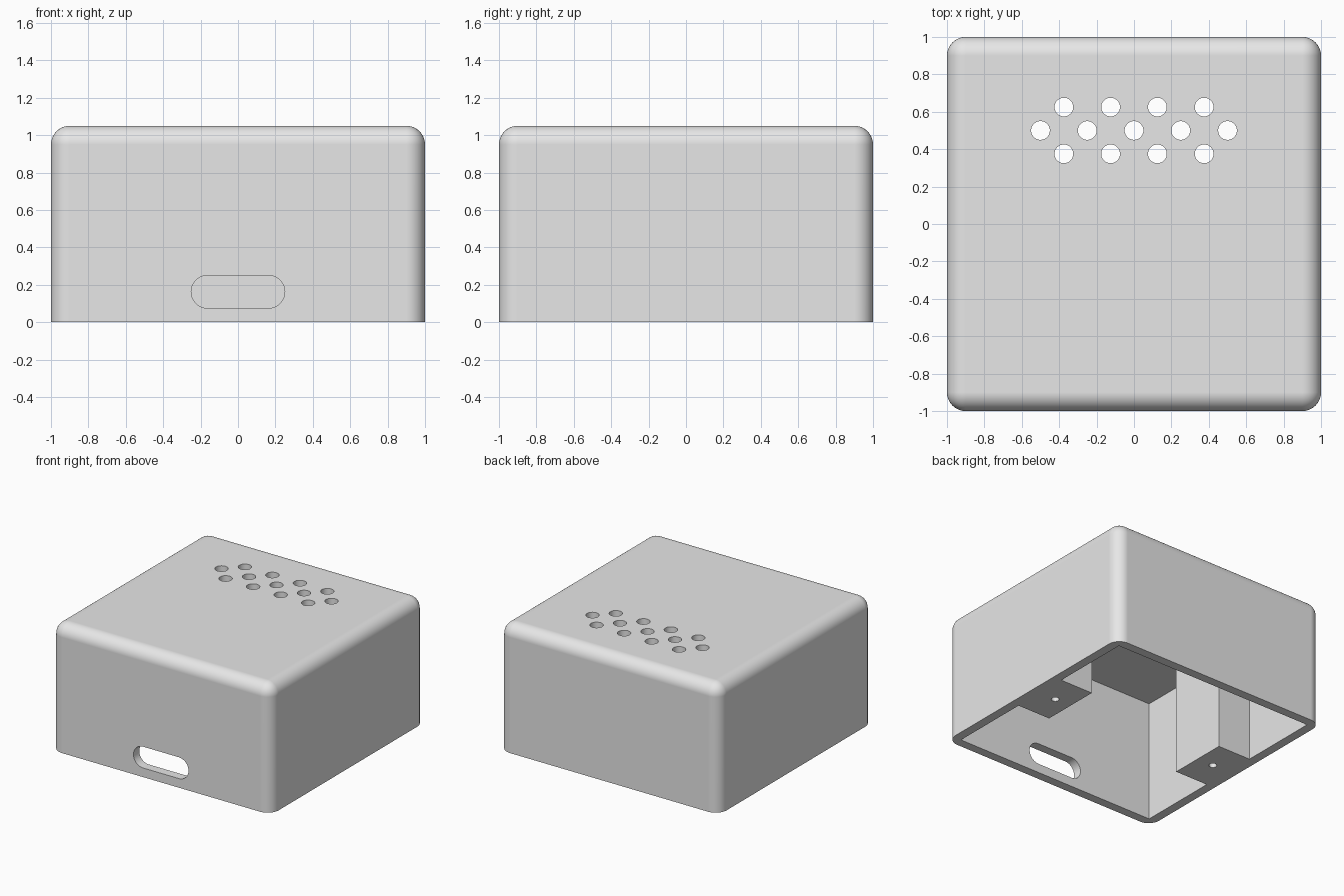
import bpy
import bmesh
from math import cos, sin, pi
from mathutils import Matrix, Vector

if "Cube" in bpy.data.objects:
    bpy.data.objects.remove(bpy.data.objects["Cube"], do_unlink=True)

HEIGHT, CEILING, INNER = 1.05, 1.0, 0.925

grey = bpy.data.materials.new("plain grey")
grey.use_nodes = True
grey.diffuse_color = (0.8, 0.8, 0.8, 1)
grey.node_tree.nodes["Principled BSDF"].inputs["Base Color"].default_value = (0.8, 0.8, 0.8, 1)


def add_box(bm, low, high):
    low, high = Vector(low), Vector(high)
    place = Matrix.Translation((low + high) / 2) @ Matrix.Diagonal((*(high - low), 1))
    bmesh.ops.create_cube(bm, size=1, matrix=place)


def add_cylinder(bm, radius, x, y, low, high, sides=48):
    place = Matrix.Translation((x, y, (low + high) / 2))
    bmesh.ops.create_cone(bm, cap_ends=True, segments=sides, radius1=radius,
                          radius2=radius, depth=high - low, matrix=place)


def finish(name, bm):
    bmesh.ops.recalc_face_normals(bm, faces=bm.faces)
    mesh = bpy.data.meshes.new(name)
    bm.to_mesh(mesh)
    bm.free()
    mesh.materials.append(grey)
    obj = bpy.data.objects.new(name, mesh)
    bpy.context.collection.objects.link(obj)
    return obj


def select(obj):
    bpy.ops.object.select_all(action="DESELECT")
    obj.select_set(True)
    bpy.context.view_layer.objects.active = obj


def cut(obj, bm):
    """Subtract a closed volume, then discard the cutter."""
    cutter = finish("cutter", bm)
    cutter.hide_render = True
    mod = obj.modifiers.new("cut", "BOOLEAN")
    mod.operation, mod.solver, mod.object = "DIFFERENCE", "EXACT", cutter
    select(obj)
    bpy.ops.object.modifier_apply(modifier=mod.name)
    bpy.data.objects.remove(cutter, do_unlink=True)


def smooth(obj):
    select(obj)
    bpy.ops.object.shade_smooth_by_angle(angle=pi / 6)
    mod = obj.modifiers.new("flat face normals", "WEIGHTED_NORMAL")
    mod.keep_sharp = True


# Casing: a block rounded everywhere except around its open base
bm = bmesh.new()
add_box(bm, (-1, -1, 0), (1, 1, HEIGHT))
rounded = [e for e in bm.edges if max(v.co.z for v in e.verts) > 0.5]
bmesh.ops.bevel(bm, geom=rounded, offset=0.1, segments=10, profile=0.5,
                affect="EDGES", clamp_overlap=True)
casing = finish("casing", bm)

# Hollow interior, open underneath
bm = bmesh.new()
add_box(bm, (-INNER, -INNER, -0.5), (INNER, INNER, CEILING))
cut(casing, bm)

# Three staggered rows of vent holes through the top
bm = bmesh.new()
for y, count in ((0.375, 4), (0.5, 5), (0.625, 4)):
    for i in range(count):
        add_cylinder(bm, 0.05, (i - (count - 1) / 2) * 0.25, y, 0.9, 1.2)
cut(casing, bm)

# Round-ended cable slot through the front wall
bm = bmesh.new()
outline = []
for side in (1, -1):
    for i in range(25):
        a = -pi / 2 + pi * i / 24
        outline.append(bm.verts.new((side * (0.1625 + 0.0875 * cos(a)), -1.1,
                                     0.1625 + side * 0.0875 * sin(a))))
face = bm.faces.new(outline)
extruded = bmesh.ops.extrude_face_region(bm, geom=[face])["geom"]
bmesh.ops.translate(bm, vec=(0, 0.3, 0),
                    verts=[g for g in extruded if isinstance(g, bmesh.types.BMVert)])
cut(casing, bm)
smooth(casing)

# Screw posts on both side walls, each with a blind hole from below
for name, side in (("left_screw_post", 1), ("right_screw_post", -1)):
    xs = sorted((side * 0.625, side * INNER))
    bm = bmesh.new()
    add_box(bm, (xs[0], -0.25, 0), (xs[1], 0.25, CEILING))
    post = finish(name, bm)
    bm = bmesh.new()
    add_cylinder(bm, 0.03, side * 0.775, 0, -0.1, 0.5, 24)
    cut(post, bm)
    smooth(post)
